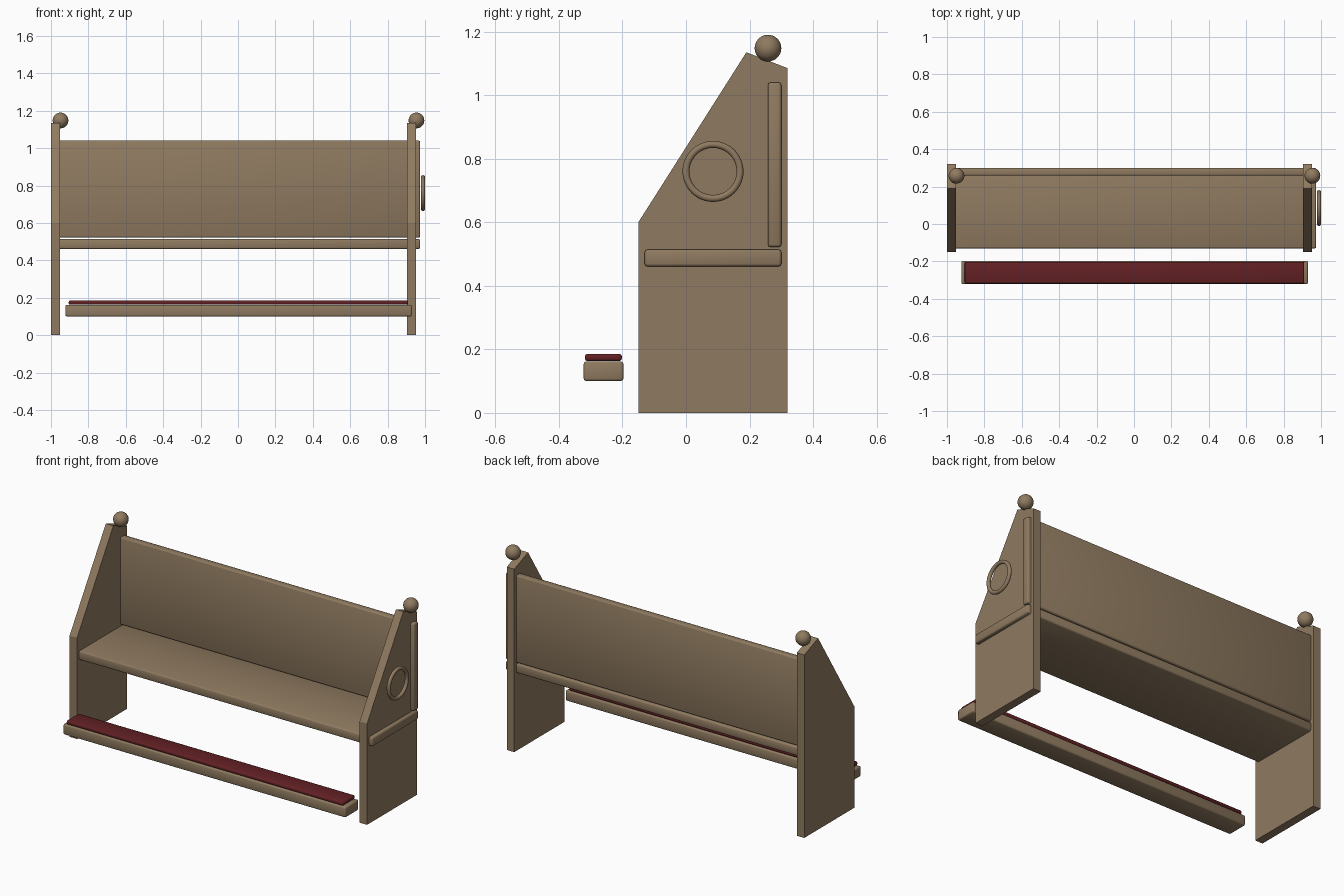
import bpy
import bmesh
import math

default = bpy.data.objects.get("Cube")
if default:
    bpy.data.objects.remove(default, do_unlink=True)


def material(name, rgb):
    mat = bpy.data.materials.new(name)
    mat.use_nodes = True
    mat.diffuse_color = (*rgb, 1)
    mat.node_tree.nodes["Principled BSDF"].inputs["Base Color"].default_value = (*rgb, 1)
    return mat


wood = material("brown wood", (0.275, 0.195, 0.117))
fabric = material("dark red fabric", (0.125, 0.015, 0.018))


def finish(obj, name, mat, smooth=False):
    obj.name = name
    obj.data.materials.append(mat)
    for poly in obj.data.polygons:
        poly.use_smooth = smooth
    return obj


def board(name, xs, ys, zs, mat, bevel):
    """Rounded board spanning the given ranges."""
    spans = (xs, ys, zs)
    bpy.ops.mesh.primitive_cube_add(size=1, location=[sum(s) / 2 for s in spans])
    obj = finish(bpy.context.object, name, mat, True)
    for vert in obj.data.vertices:
        for axis, (low, high) in enumerate(spans):
            vert.co[axis] *= high - low
    mod = obj.modifiers.new("rounded edges", "BEVEL")
    mod.width = bevel
    mod.segments = 2
    return obj


def end_panel(name, x0, x1):
    """Flat side panel with a sloping front edge."""
    profile = [(-0.15, 0), (0.32, 0), (0.32, 1.085), (0.19, 1.135), (-0.15, 0.6)]
    bm = bmesh.new()
    face = bm.faces.new([bm.verts.new((x0, y, z)) for y, z in profile])
    extruded = bmesh.ops.extrude_face_region(bm, geom=[face])["geom"]
    verts = [v for v in extruded if isinstance(v, bmesh.types.BMVert)]
    bmesh.ops.translate(bm, verts=verts, vec=(x1 - x0, 0, 0))
    bmesh.ops.recalc_face_normals(bm, faces=bm.faces)
    mesh = bpy.data.meshes.new(name)
    bm.to_mesh(mesh)
    bm.free()
    obj = bpy.data.objects.new(name, mesh)
    bpy.context.collection.objects.link(obj)
    finish(obj, name, wood)


# End panels, each with a ball finial on its inner or outer top edge
for side, x in (("right", -1.0), ("left", 0.903)):
    end_panel(side + "_end_panel", x, x + 0.049)
    bpy.ops.mesh.primitive_uv_sphere_add(
        segments=32, ring_count=16, radius=0.042, location=(x + 0.051, 0.258, 1.148))
    finish(bpy.context.object, side + "_finial", wood, True)

# Seat and backrest pass through the left panel
board("seat", (-0.97, 0.974), (-0.13, 0.3), (0.461, 0.514), wood, 0.008)
board("backrest", (-0.97, 0.974), (0.258, 0.3), (0.522, 1.04), wood, 0.008)

# Kneeler with its cushion
board("kneeler", (-0.923, 0.93), (-0.322, -0.197), (0.1, 0.162), wood, 0.008)
board("kneeler_cushion", (-0.905, 0.91), (-0.318, -0.202), (0.163, 0.186), fabric, 0.008)

# Decorative ring beside the left panel
bpy.ops.mesh.primitive_torus_add(
    major_radius=0.085, minor_radius=0.011, major_segments=48, minor_segments=12,
    location=(0.989, 0.085, 0.76), rotation=(0, math.pi / 2, 0))
finish(bpy.context.object, "side_ring", wood, True)
